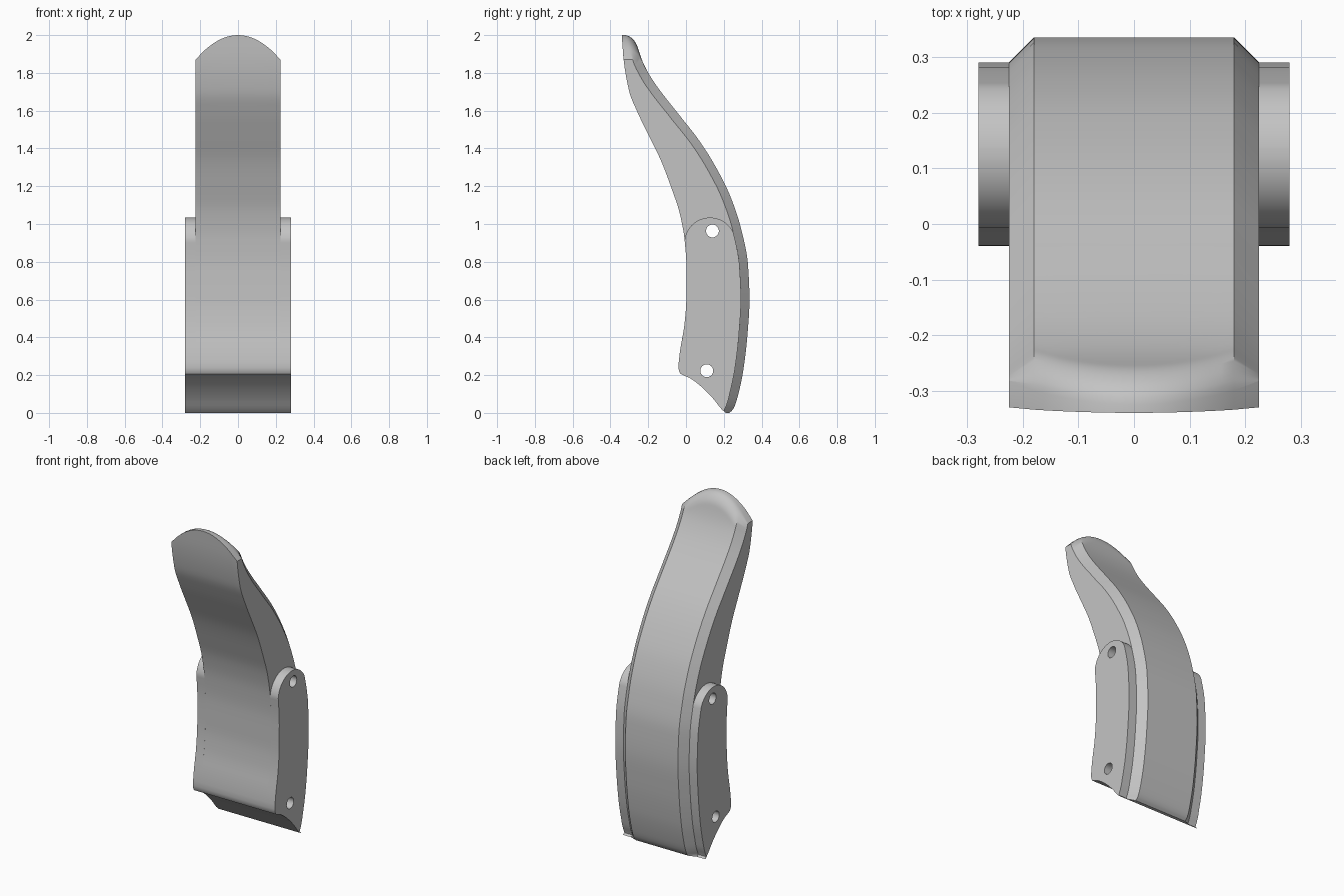
import bpy, bmesh, math
from mathutils import Matrix

cube = bpy.data.objects.get("Cube")
if cube:
    bpy.data.objects.remove(cube, do_unlink=True)

grey = bpy.data.materials.new("plain_grey")
grey.use_nodes = True
COLOUR = (0.55, 0.55, 0.55, 1)
grey.diffuse_color = COLOUR
grey.node_tree.nodes["Principled BSDF"].inputs["Base Color"].default_value = COLOUR

# Side outline as (z, y) points, front edge and back edge
FRONT = [(0, .21), (.02, .188), (.074, .145), (.138, .082), (.185, .02), (.207, -.03),
         (.24, -.04), (.31, -.034), (.47, -.008), (.6, .002), (.76, .003), (.92, -.008),
         (1.06, -.034), (1.19, -.077), (1.33, -.13), (1.46, -.193), (1.59, -.256),
         (1.7, -.3), (1.87, -.33), (2, -.34)]
BACK = [(0, .23), (.02, .25), (.08, .272), (.23, .304), (.41, .325), (.6, .336),
        (.785, .328), (.97, .293), (1.146, .235), (1.305, .156), (1.44, .071),
        (1.575, -.034), (1.71, -.14), (1.78, -.188), (1.86, -.23), (2, -.275)]
HALF, CHAMFER, PLATE_X = .225, .045, .28


def curve(pts):
    """Monotone cubic through the points, as a function of height."""
    d = [(b[1] - a[1]) / (b[0] - a[0]) for a, b in zip(pts, pts[1:])]
    m = [d[0]] + [2 * a * b / (a + b) if a * b > 0 else 0 for a, b in zip(d, d[1:])] + [d[-1]]

    def f(z):
        i = max(k for k in range(len(d)) if k == 0 or pts[k][0] <= z)
        h = pts[i + 1][0] - pts[i][0]
        t = (z - pts[i][0]) / h
        return ((1 + 2 * t) * (1 - t) ** 2 * pts[i][1] + t * (1 - t) ** 2 * h * m[i]
                + t * t * (3 - 2 * t) * pts[i + 1][1] + t * t * (t - 1) * h * m[i + 1])
    return f


front_y, back_y = curve(FRONT), curve(BACK)


def chamfered_back(z, c):
    slope = (back_y(z) - back_y(max(z - .02, 0))) / .02 if z > .1 else 0
    return back_y(z) - c * math.sqrt(1 + slope * slope)


def loft(name, xs, rows, section):
    """Closed solid: section(x, row) gives front y, back y and z."""
    bm = bmesh.new()
    cols = []
    for x in xs:
        pts = [section(x, r) for r in rows]
        cols.append(([bm.verts.new((x, f, z)) for f, b, z in pts],
                     [bm.verts.new((x, b, z)) for f, b, z in pts]))
    for (f0, b0), (f1, b1) in zip(cols, cols[1:]):
        ring0, ring1 = f0 + b0[::-1], f1 + b1[::-1]
        for i in range(len(ring0)):
            bm.faces.new((ring0[i - 1], ring0[i], ring1[i], ring1[i - 1]))
    for f, b in (cols[0], cols[-1]):
        for i in range(len(f) - 1):
            bm.faces.new((f[i], f[i + 1], b[i + 1], b[i]))
    bmesh.ops.recalc_face_normals(bm, faces=bm.faces)
    return add_object(name, bm)


def add_object(name, bm):
    mesh = bpy.data.meshes.new(name)
    bm.to_mesh(mesh)
    bm.free()
    mesh.materials.append(grey)
    ob = bpy.data.objects.new(name, mesh)
    bpy.context.collection.objects.link(ob)
    return ob


def body_section(x, z):
    # Domed tip: the rows above 1.6 are squeezed under the dome
    top = 2 - .13 * (x / HALF) ** 2
    if z > 1.6:
        z = 1.6 + (z - 1.6) * (top - 1.6) / .4
    c = max(0, abs(x) - HALF + CHAMFER)
    f, b = front_y(z), chamfered_back(z, c)
    # Rounded back edge of the tip, fading out at the chamfer
    depth = min(1, (top - z) / .065)
    b -= .05 * (1 - c / CHAMFER) * (1 - math.sqrt(max(0, 1 - (1 - depth) ** 2)))
    return f, max(b, f + .004), z


def plate_section(x, z):
    f, b = front_y(z), chamfered_back(z, CHAMFER)
    if z > .9:  # rounded top end
        w = .135 * math.sqrt(max(0, 1 - ((z - .9) / .134) ** 2))
        f, b = max(f, .127 - w), min(b, .127 + w)
    return f, max(b, f + .004), z


foot_rows = [0, .01, .02, .04, .06, .08, .11, .138, .165, .185, .195, .207, .215, .225, .24, .27, .31]
body_rows = foot_rows + [.35 + .03 * i for i in range(52)] + [1.9 + .01 * i for i in range(9)] \
    + [1.985, 1.99, 1.995, 1.998, 2]
plate_rows = foot_rows + [.35 + .05 * i for i in range(11)] \
    + [.9 + .134 * math.sin(math.radians(6 * i)) for i in range(15)] + [1.0338]

inner = HALF - CHAMFER
body_xs = [-HALF] + [inner * i / 8 for i in range(-8, 9)] + [HALF]
parts = [loft("lever_body", body_xs, body_rows, body_section),
         loft("left_side_plate", [HALF, PLATE_X], plate_rows, plate_section),
         loft("right_side_plate", [-PLATE_X, -HALF], plate_rows, plate_section)]

# Two pin holes running through the full width
bm = bmesh.new()
for y, z in ((.14, .963), (.11, .223)):
    bmesh.ops.create_cone(bm, cap_ends=True, segments=32, radius1=.034, radius2=.034, depth=1,
                          matrix=Matrix.Translation((0, y, z)) @ Matrix.Rotation(math.pi / 2, 4, 'Y'))
cutter = add_object("pin_hole_cutter", bm)
cutter.hide_render = True

for ob in parts:
    bpy.ops.object.select_all(action='DESELECT')
    ob.select_set(True)
    bpy.context.view_layer.objects.active = ob
    mod = ob.modifiers.new("pin_holes", 'BOOLEAN')
    mod.operation = 'DIFFERENCE'
    mod.solver = 'EXACT'
    mod.object = cutter
    bpy.ops.object.modifier_apply(modifier=mod.name)
    bpy.ops.object.shade_smooth_by_angle(angle=math.radians(30))
bpy.data.objects.remove(cutter, do_unlink=True)
